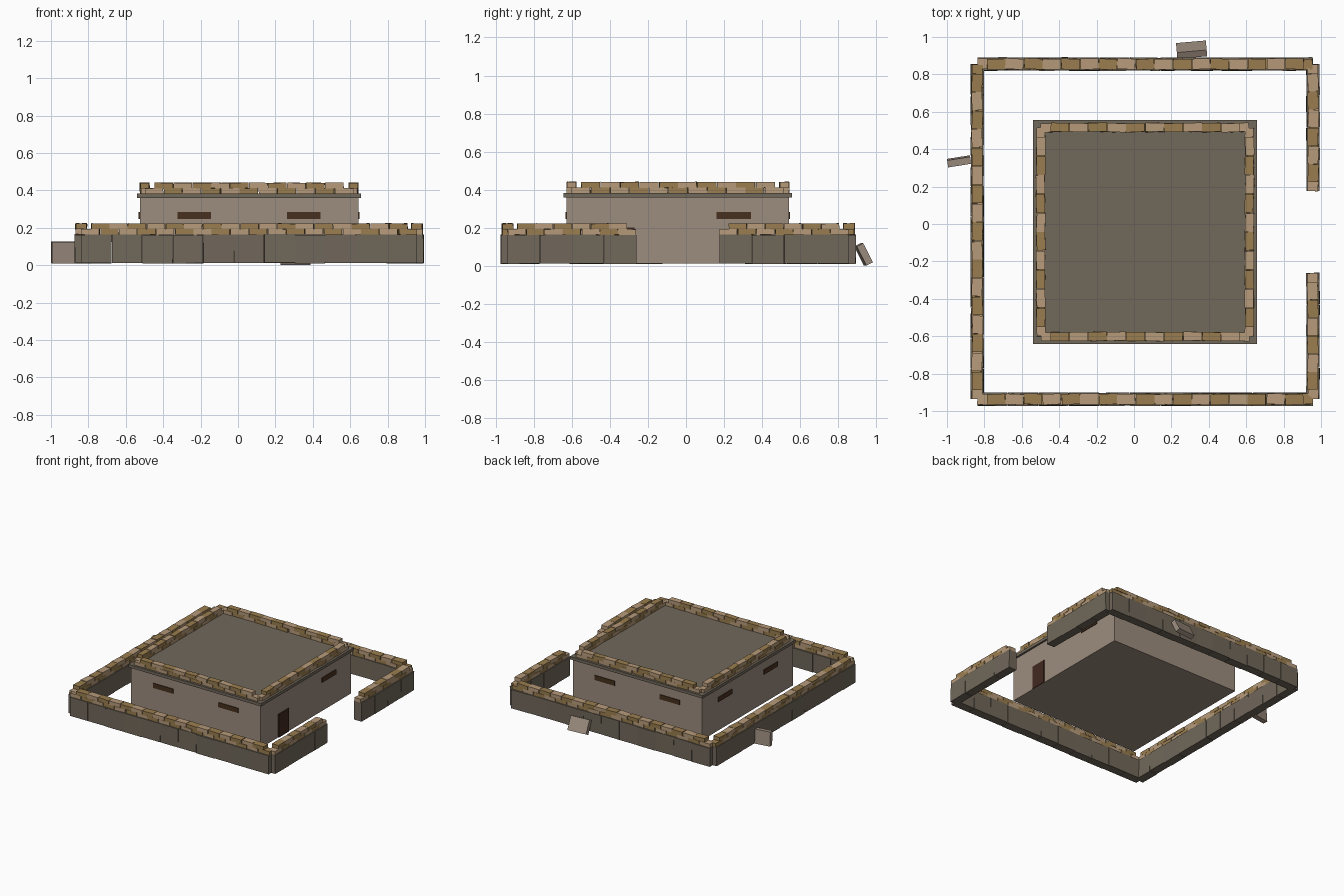
import bpy, bmesh, math, random
from mathutils import Matrix, Vector, Euler

if "Cube" in bpy.data.objects:
    bpy.data.objects.remove(bpy.data.objects["Cube"])

random.seed(7)


def mat(name, rgb):
    m = bpy.data.materials.new(name)
    m.diffuse_color = (*rgb, 1)
    m.use_nodes = True
    m.node_tree.nodes["Principled BSDF"].inputs["Base Color"].default_value = m.diffuse_color
    return m


PLASTER = mat("plaster", (0.335, 0.265, 0.212))
CONCRETE = mat("concrete", (0.165, 0.138, 0.104))
BAG_LIGHT = mat("bag_light", (0.47, 0.325, 0.195))
BAG_DARK = mat("bag_dark", (0.32, 0.205, 0.078))
SLIT = mat("slit_brown", (0.066, 0.030, 0.013))
DOOR = mat("door_brown", (0.055, 0.022, 0.015))


def add_box(bm, loc, size, rot=(0, 0, 0), slot=0):
    m = Matrix.LocRotScale(Vector(loc), Euler(rot), Vector(size))
    verts = bmesh.ops.create_cube(bm, size=1, matrix=m)["verts"]
    for f in {f for v in verts for f in v.link_faces}:
        f.material_index = slot


def finish(bm, name, mats):
    me = bpy.data.meshes.new(name)
    bm.to_mesh(me)
    bm.free()
    for m in mats:
        me.materials.append(m)
    bpy.context.collection.objects.link(bpy.data.objects.new(name, me))


def box(name, loc, size, m, rot=(0, 0, 0)):
    bm = bmesh.new()
    add_box(bm, loc, size, rot)
    finish(bm, name, [m])


def jit(a):
    return random.uniform(-a, a)


def sandbags(name, a, b, z, width, n):
    """Two staggered courses of bags from a to b."""
    a, b = Vector(a), Vector(b)
    d = b - a
    step, ang = d.length / n, math.atan2(d.y, d.x)
    bm = bmesh.new()
    for course in range(2):
        for i in range(n - course):
            p = a + d * ((i + 0.5 + course * 0.5) / n)
            add_box(bm, (p.x + jit(.002), p.y + jit(.002), z + 0.015 + course * 0.029),
                    (step * 0.97, width, 0.030),
                    (jit(.03), jit(.03), ang + jit(.05)), (i + course) % 2)
    finish(bm, name, [BAG_LIGHT, BAG_DARK])


def panel_wall(name, a, b, n):
    """Perimeter wall of slightly uneven concrete panels."""
    a, b = Vector(a), Vector(b)
    d = b - a
    step, ang = d.length / n, math.atan2(d.y, d.x)
    bm = bmesh.new()
    for i in range(n):
        p = a + d * ((i + 0.5) / n)
        add_box(bm, (p.x, p.y, 0.088 + jit(.002)), (step * 0.99, 0.070, 0.152),
                (jit(.015), jit(.006), ang + jit(.02)))
    finish(bm, name, [CONCRETE])


# Bunker body and roof slab
CX, CY, HALF = 0.059, -0.043, 0.584
box("bunker_body", (CX, CY, 0.187), (2 * HALF, 2 * HALF, 0.35), PLASTER)
box("roof_slab", (CX, CY, 0.372), (1.198, 1.198, 0.024), CONCRETE)

# Firing slits: two per side, except the door side which has one
for side in range(4):
    ang = side * math.pi / 2
    r = Matrix.Rotation(ang, 3, 'Z')
    for k in (-1, 1):
        if side == 1 and k == -1:
            continue
        p = r @ Vector((k * 0.293, -HALF, 0))
        box("firing_slit", (CX + p.x, CY + p.y, 0.265), (0.18, 0.012, 0.038), SLIT, (0, 0, ang))
box("door", (CX + HALF, -0.335, 0.107), (0.012, 0.13, 0.19), DOOR)

# Roof parapet sandbags
X0, X1, Y0, Y1 = -0.499, 0.617, -0.601, 0.516
for name, a, b in (("front", (X0, Y0), (X1, Y0)), ("back", (X0, Y1), (X1, Y1)),
                   ("left", (X0, Y0), (X0, Y1)), ("right", (X1, Y0), (X1, Y1))):
    sandbags("roof_bags_" + name, a, b, 0.382, 0.047, 11)

# Perimeter wall with a gateway on the right, topped with sandbags
X0, X1, Y0, Y1 = -0.838, 0.957, -0.937, 0.855
for name, a, b, panels, bags in (
        ("front", (X0, Y0), (X1, Y0), 11, 18), ("back", (X0, Y1), (X1, Y1), 11, 18),
        ("left", (X0, Y0), (X0, Y1), 11, 18),
        ("right_front", (X1, Y0), (X1, -0.26), 4, 7),
        ("right_back", (X1, 0.175), (X1, Y1), 4, 7)):
    panel_wall("perimeter_wall_" + name, a, b, panels)
    sandbags("perimeter_bags_" + name, a, b, 0.164, 0.057, bags)

# Loose slabs leaning against the wall
box("fallen_slab_back", (0.308, 0.932, 0.061), (0.16, 0.038, 0.112), PLASTER,
    (math.radians(27), 0, math.radians(5)))
box("fallen_slab_left", (-0.935, 0.335, 0.068), (0.125, 0.038, 0.115), PLASTER,
    (math.radians(4), 0, math.radians(9)))
